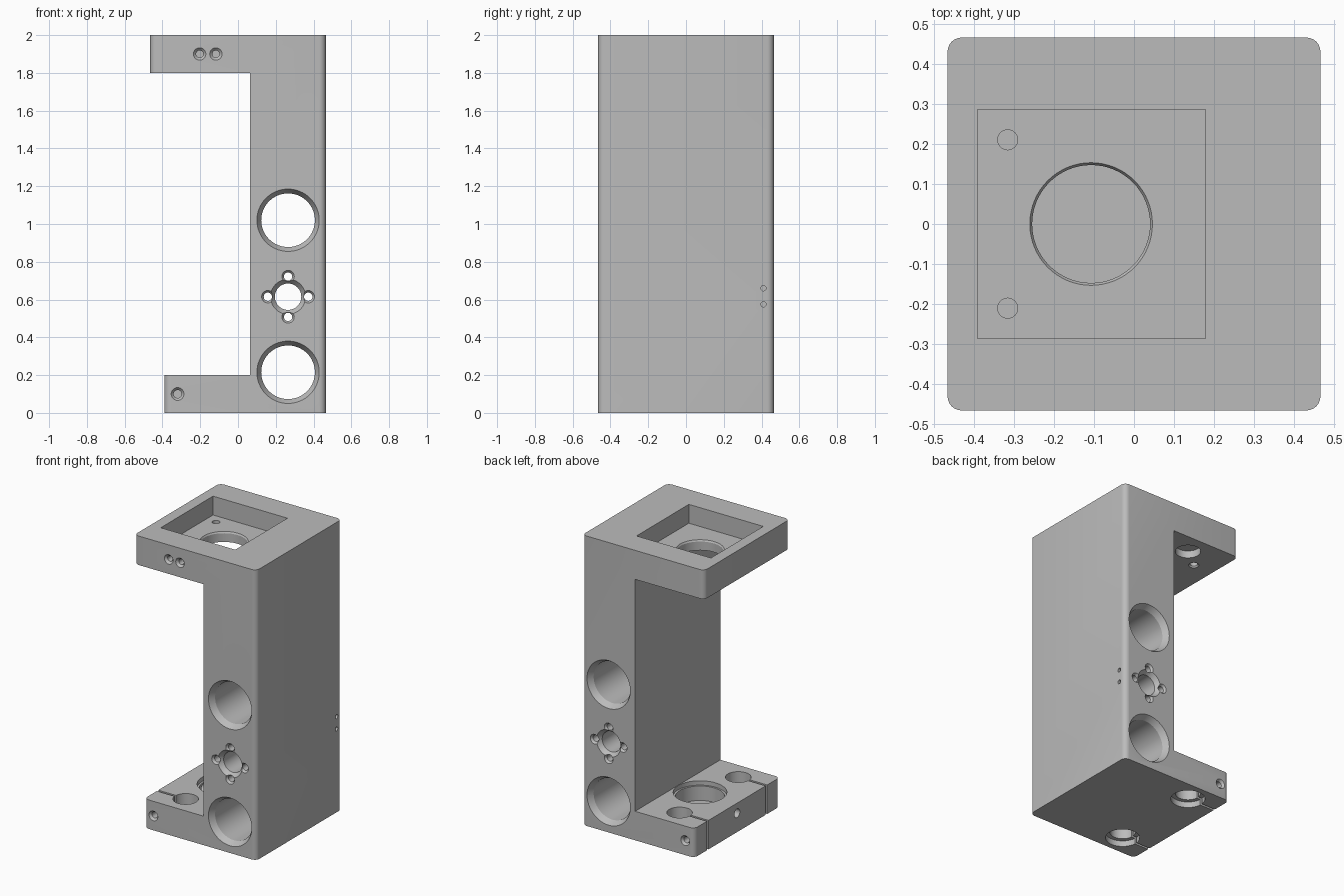
import bpy, bmesh, math
from mathutils import Vector, Matrix

cube = bpy.data.objects.get("Cube")
if cube:
    bpy.data.objects.remove(cube, do_unlink=True)

HALF = 0.465      # half width of the block
INNER = 0.063     # inner face of the column
FOOT = -0.39      # free end of the bottom plate
PLATE = 0.2       # plate thickness
EPS = 0.01
cutters = []


def to_object(bm, name):
    bmesh.ops.recalc_face_normals(bm, faces=bm.faces)
    mesh = bpy.data.meshes.new(name)
    bm.to_mesh(mesh)
    bm.free()
    obj = bpy.data.objects.new(name, mesh)
    bpy.context.collection.objects.link(obj)
    return obj


def add_cutter(bm, name):
    obj = to_object(bm, name)
    obj.hide_render = True
    cutters.append(obj)


def box_cut(name, low, high):
    low, high = Vector(low), Vector(high)
    bm = bmesh.new()
    bmesh.ops.create_cube(bm, size=1)
    bmesh.ops.scale(bm, vec=high - low, verts=bm.verts)
    bmesh.ops.translate(bm, vec=(low + high) / 2, verts=bm.verts)
    add_cutter(bm, name)


def lathe_cut(name, start, direction, profile, sides=48):
    """Turned cutter; profile holds (depth, radius) pairs from the start point."""
    bm = bmesh.new()
    rings = []
    for depth, radius in profile:
        rings.append([bm.verts.new((radius * math.cos(math.tau * i / sides),
                                    radius * math.sin(math.tau * i / sides), depth))
                      for i in range(sides)])
    for a, b in zip(rings, rings[1:]):
        for i in range(sides):
            j = (i + 1) % sides
            bm.faces.new((a[i], a[j], b[j], b[i]))
    bm.faces.new(rings[0])
    bm.faces.new(rings[-1])
    turn = Vector((0, 0, 1)).rotation_difference(Vector(direction)).to_matrix().to_4x4()
    bm.transform(Matrix.Translation(start) @ turn)
    add_cutter(bm, name)


def hole(name, start, direction, radius, depth, rim=0, chamfer=0.03, both=False, sides=48):
    """Straight hole, with an optional chamfered rim at one or both ends."""
    if rim:
        wide = rim + (rim - radius) * EPS / chamfer
        profile = [(-EPS, wide), (chamfer, radius)]
    else:
        profile = [(-EPS, radius)]
    if both:
        profile += [(depth - d, r) for d, r in reversed(profile)]
    else:
        profile.append((depth, radius))
    lathe_cut(name, start, direction, profile, sides)


# C-shaped body with rounded upright edges
outline = [(HALF, 0), (HALF, 2), (-HALF, 2), (-HALF, 2 - PLATE),
           (INNER, 2 - PLATE), (INNER, PLATE), (FOOT, PLATE), (FOOT, 0)]
bm = bmesh.new()
face = bm.faces.new([bm.verts.new((x, -HALF, z)) for x, z in outline])
side = bmesh.ops.extrude_face_region(bm, geom=[face])
bmesh.ops.translate(bm, vec=(0, 2 * HALF, 0),
                    verts=[v for v in side["geom"] if isinstance(v, bmesh.types.BMVert)])


def upright(edge, inner):
    a, b = (v.co for v in edge.verts)
    straight = abs(a.x - b.x) < 1e-4 and abs(a.y - b.y) < 1e-4
    return straight and (abs(a.x - INNER) < 1e-4) == inner


for inner, radius in ((False, 0.035), (True, 0.02)):
    bmesh.ops.bevel(bm, geom=[e for e in bm.edges if upright(e, inner)
                              and e.calc_length() > 0.1],
                    offset=radius, segments=6, profile=0.5, affect='EDGES')
    if not inner:
        bm.edges.ensure_lookup_table()
body = to_object(bm, "bracket_body")

# Cross bores through the column
front, back = (0, -1, 0), (0, 1, 0)
cx, mid = 0.265, 0.615
for z in (0.215, 1.02):
    hole("rod_bore", (cx, -HALF, z), back, 0.142, 2 * HALF, 0.165, 0.04, both=True, sides=64)
hole("spindle_bore", (cx, -HALF, mid), back, 0.07, 2 * HALF, 0.093, both=True)
for k in range(4):
    x = cx + 0.107 * math.cos(k * math.pi / 2)
    z = mid + 0.107 * math.sin(k * math.pi / 2)
    hole("flange_screw", (x, -HALF, z), back, 0.022, 2 * HALF, 0.033, 0.015, both=True, sides=24)

# Top plate: square pocket, centre bore, screws and blind sockets
box_cut("pocket", (-0.39, -0.285, 1.87), (0.178, 0.285, 2.1))
up, down = (0, 0, 1), (0, 0, -1)
bore_x = -0.107
hole("top_bore", (bore_x, 0, 1.87), down, 0.147, 0.13, 0.153, 0.01, sides=64)
for s in (-1, 1):
    hole("pocket_screw", (-0.315, s * 0.21, 2 - PLATE), up, 0.025, 0.1, 0.033, 0.01, sides=24)
    hole("guide_socket", (-0.175, s * 0.32, 2 - PLATE), up, 0.08, 0.05)
for x in (-0.203, -0.117):
    hole("plate_screw", (x, -HALF, 1.9), back, 0.019, 0.1, 0.033, 0.015, sides=24)

# Bottom plate: blind bore, clamped guide holes and side screws
lathe_cut("bottom_bore", (bore_x, 0, PLATE), down,
          [(-EPS, 0.168), (0.03, 0.168), (0.03, 0.155), (0.13, 0.155)], 64)
hole("bore_screw", (FOOT, 0, 0.13), (1, 0, 0), 0.03, 0.2, sides=24)
for s, inward in ((-1, back), (1, front)):
    lathe_cut("guide_hole", (-0.175, s * 0.32, 0), up,
              [(-EPS, 0.108), (0.04, 0.108), (0.04, 0.08), (PLATE + EPS, 0.08)])
    box_cut("clamp_slit", (FOOT - 0.1, s * 0.32 - 0.008, -0.1),
            (-0.18, s * 0.32 + 0.008, PLATE + 0.1))
    hole("clamp_screw", (-0.32, s * HALF, 0.1), inward, 0.021, 0.22, 0.034, 0.015, sides=24)

# Pin holes in the outer face
for z in (0.575, 0.66):
    hole("pin_hole", (HALF, 0.41, z), (-1, 0, 0), 0.014, 0.08, sides=24)

# Cut everything, then bake the result
for cutter in cutters:
    cut = body.modifiers.new(cutter.name, 'BOOLEAN')
    cut.operation, cut.solver, cut.object = 'DIFFERENCE', 'EXACT', cutter
bpy.context.view_layer.update()
graph = bpy.context.evaluated_depsgraph_get()
baked = bpy.data.meshes.new_from_object(body.evaluated_get(graph))
body.modifiers.clear()
body.data = baked
for cutter in cutters:
    bpy.data.objects.remove(cutter, do_unlink=True)

# Plain machined grey
grey = bpy.data.materials.new("machined_grey")
grey.use_nodes = True
colour = (0.5, 0.5, 0.5, 1)
grey.diffuse_color = colour
grey.node_tree.nodes["Principled BSDF"].inputs["Base Color"].default_value = colour
body.data.materials.clear()
body.data.materials.append(grey)

bpy.ops.object.select_all(action='DESELECT')
body.select_set(True)
bpy.context.view_layer.objects.active = body
bpy.ops.object.shade_smooth_by_angle(angle=math.radians(25))
